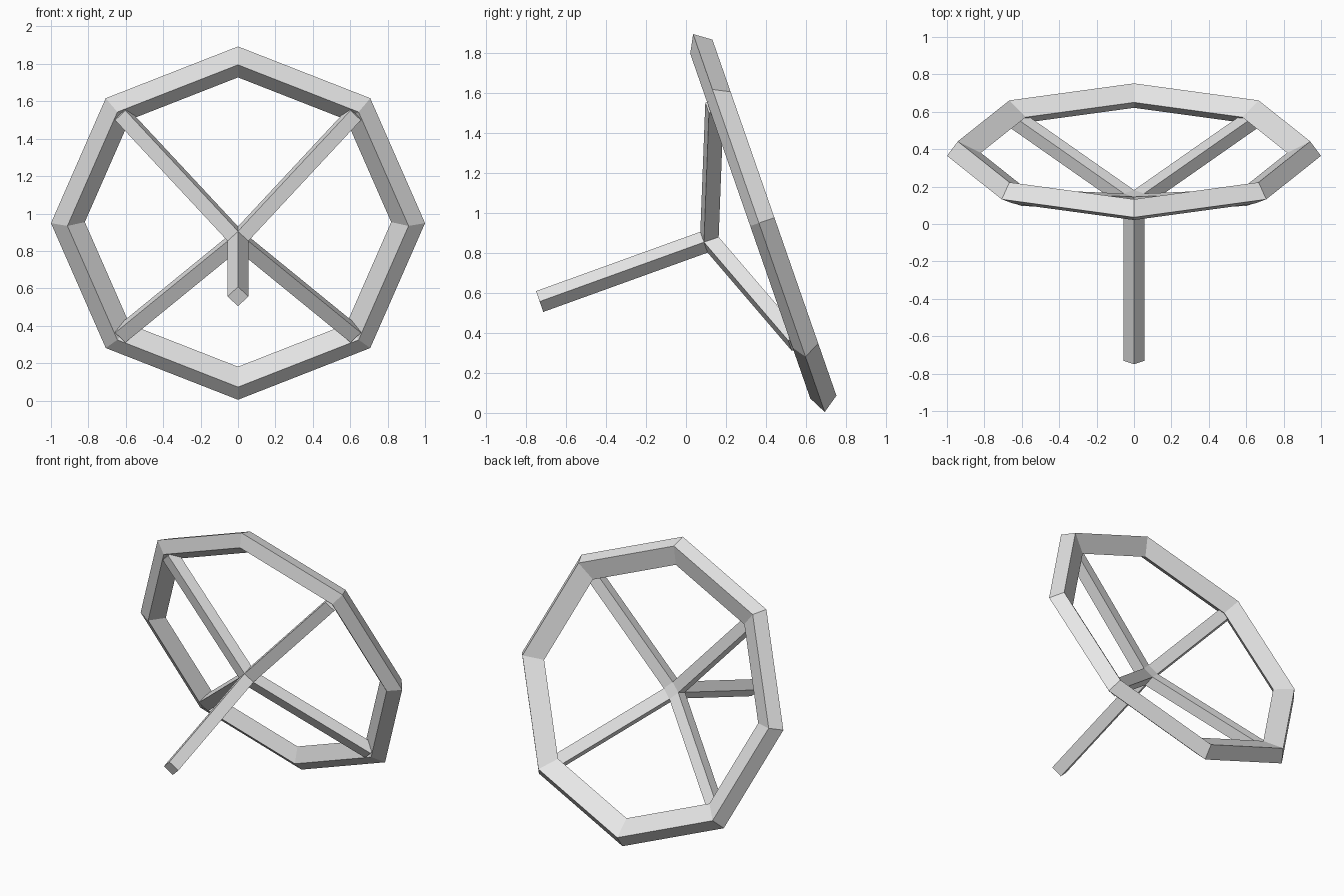
import bpy
import bmesh
from math import pi, radians, sqrt
from mathutils import Matrix, Vector

cube = bpy.data.objects.get("Cube")
if cube:
    bpy.data.objects.remove(cube, do_unlink=True)

grey = bpy.data.materials.new("light grey")
grey.use_nodes = True
COLOUR = (0.8, 0.8, 0.8, 1)
grey.diffuse_color = COLOUR
grey.node_tree.nodes["Principled BSDF"].inputs["Base Color"].default_value = COLOUR

# The wheel's axle runs along local y, and the whole wheel leans back
LEAN = radians(19.2)
CENTRE = Vector((0, -0.255, 0.733))


def add_part(name, bm):
    bmesh.ops.recalc_face_normals(bm, faces=bm.faces)
    mesh = bpy.data.meshes.new(name)
    bm.to_mesh(mesh)
    bm.free()
    mesh.materials.append(grey)
    obj = bpy.data.objects.new(name, mesh)
    obj.location = CENTRE
    obj.rotation_euler.x = LEAN
    bpy.context.collection.objects.link(obj)


# Eight-sided rim: a four-cornered section (axial, radial) spun around the axle
section = [(0.656, 1.0), (0.738, 0.942), (0.673, 0.819), (0.61, 0.912)]
bm = bmesh.new()
verts = [bm.verts.new((0, y, r)) for y, r in section]
edges = [bm.edges.new((verts[i - 1], verts[i])) for i in range(4)]
bmesh.ops.spin(bm, geom=verts + edges, axis=(0, 1, 0), cent=(0, 0, 0),
               angle=2 * pi, steps=8)
bmesh.ops.remove_doubles(bm, verts=bm.verts, dist=0.001)
add_part("wheel_rim", bm)

# Hub cube, with the spokes and the shaft extruded from its faces
SIDE = 0.078
HUB_Y = 0.404
bm = bmesh.new()
bmesh.ops.create_cube(bm, size=SIDE, matrix=Matrix.Translation((0, HUB_Y, 0))
                      @ Matrix.Rotation(pi / 4, 4, "Y"))
bm.normal_update()
for face in list(bm.faces):
    normal = face.normal.copy()
    if normal.y > 0.5:
        continue
    if normal.y < -0.5:
        move = Vector((0, -0.873, -0.01))
    else:
        move = normal * 0.851 + Vector((0, 0.236, 0))
    new = bmesh.ops.extrude_discrete_faces(bm, faces=[face])["faces"][0]
    bmesh.ops.translate(bm, verts=new.verts, vec=move)
add_part("spokes_and_shaft", bm)
